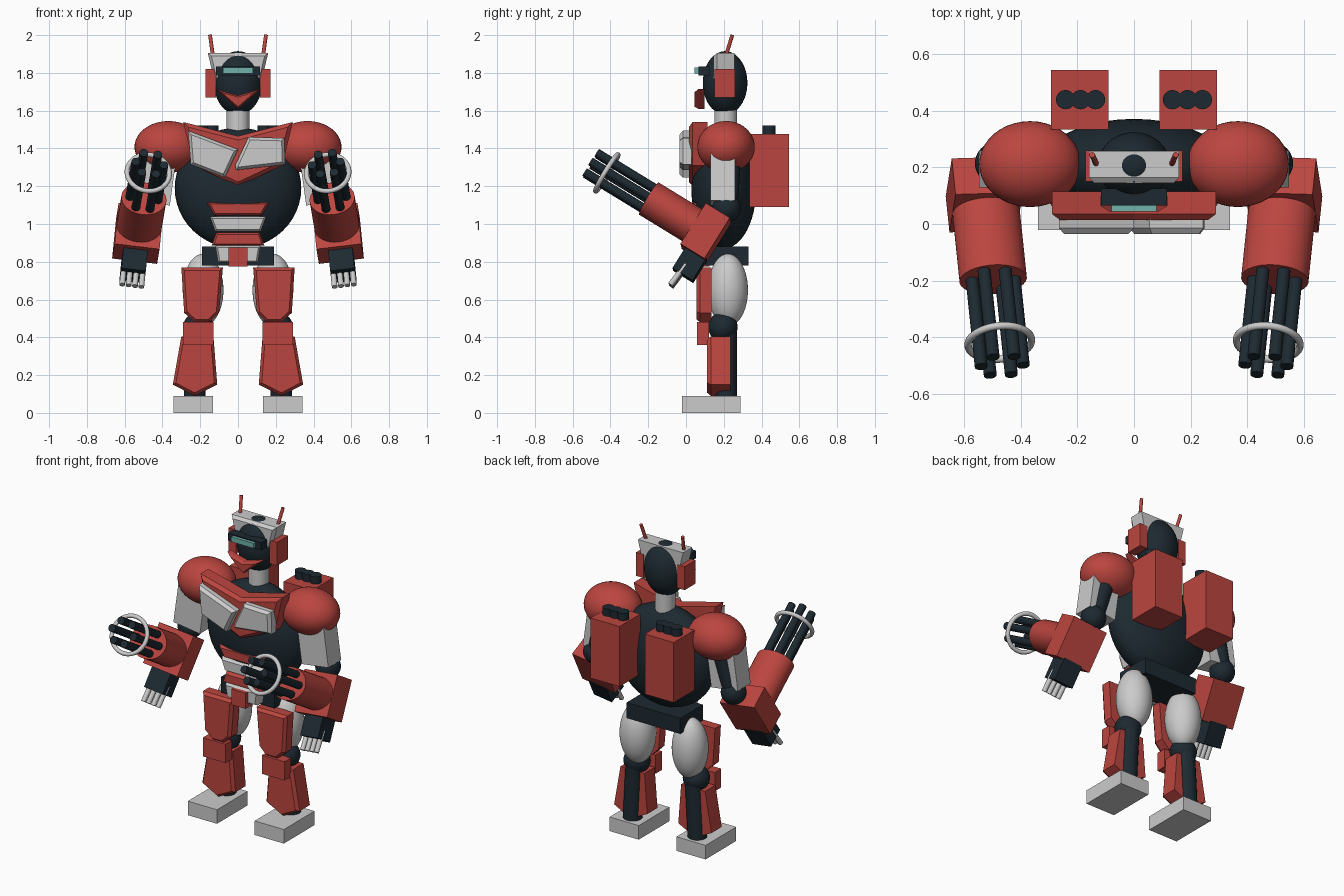
import bpy, bmesh, math
from mathutils import Matrix, Vector

if "Cube" in bpy.data.objects:
    bpy.data.objects.remove(bpy.data.objects["Cube"])


def material(name, rgb):
    m = bpy.data.materials.new(name)
    m.diffuse_color = (*rgb, 1)
    m.use_nodes = True
    m.node_tree.nodes["Principled BSDF"].inputs["Base Color"].default_value = m.diffuse_color
    return m


RED = material("red", (0.5, 0.06, 0.05))
DARK = material("dark", (0.012, 0.022, 0.03))
TEAL = material("teal", (0.16, 0.45, 0.4))
GREY = None
T = Matrix.Translation
MIRROR = Matrix.Diagonal((-1, 1, 1, 1))
I = Matrix.Identity(4)


def finish(bm, name, mat, M, smooth=False):
    bm.transform(M)
    bmesh.ops.recalc_face_normals(bm, faces=bm.faces[:])
    me = bpy.data.meshes.new(name)
    bm.to_mesh(me)
    bm.free()
    ob = bpy.data.objects.new(name, me)
    bpy.context.collection.objects.link(ob)
    if mat:
        me.materials.append(mat)
    if smooth:
        bpy.ops.object.select_all(action='DESELECT')
        ob.select_set(True)
        bpy.context.view_layer.objects.active = ob
        bpy.ops.object.shade_smooth_by_angle(angle=math.radians(40))
    return ob


def box(name, c, size, mat, M=I):
    bm = bmesh.new()
    bmesh.ops.create_cube(bm, size=1)
    return finish(bm, name, mat, M @ T(c) @ Matrix.Diagonal((*size, 1)))


def ball(name, c, r, mat, M=I):
    bm = bmesh.new()
    bmesh.ops.create_uvsphere(bm, u_segments=40, v_segments=24, radius=1)
    return finish(bm, name, mat, M @ T(c) @ Matrix.Diagonal((*r, 1)), True)


def rod(name, a, b, r, mat, M=I, squash=(1, 1), seg=32):
    a, b = Vector(a), Vector(b)
    bm = bmesh.new()
    bmesh.ops.create_cone(bm, cap_ends=True, segments=seg, radius1=r, radius2=r, depth=(b - a).length)
    q = Vector((0, 0, 1)).rotation_difference(b - a).to_matrix().to_4x4()
    return finish(bm, name, mat, M @ T((a + b) / 2) @ q @ Matrix.Diagonal((*squash, 1, 1)), True)


def plate(name, pts, front, back, mat, M=I, inset=0.015):
    """Outline in x/z, pushed from back to front, with a chamfered front face."""
    bm = bmesh.new()
    f = bm.faces.new([bm.verts.new((x, back, z)) for x, z in pts])
    f.normal_update()
    step = min(0.02, (back - front) / 2)
    ext = bmesh.ops.extrude_face_region(bm, geom=[f], use_keep_orig=True)["geom"]
    cap = [g for g in ext if isinstance(g, bmesh.types.BMFace)]
    for v in cap[0].verts:
        v.co.y = front + step
    bmesh.ops.recalc_face_normals(bm, faces=bm.faces[:])
    bm.normal_update()
    bmesh.ops.inset_region(bm, faces=cap, thickness=inset, use_even_offset=True)
    for v in cap[0].verts:
        v.co.y = front
    return finish(bm, name, mat, M)


def torus(name, R, r, mat, M):
    bm = bmesh.new()
    n, k = 48, 12
    ring = [[bm.verts.new(((R + r * math.cos(b)) * math.cos(a), r * math.sin(b), (R + r * math.cos(b)) * math.sin(a)))
             for b in [j * math.tau / k for j in range(k)]] for a in [i * math.tau / n for i in range(n)]]
    for i in range(n):
        for j in range(k):
            p, q = ring[i], ring[(i + 1) % n]
            bm.faces.new((p[j], q[j], q[(j + 1) % k], p[(j + 1) % k]))
    return finish(bm, name, mat, M, True)


# Torso and pelvis
ball("torso", (0, 0.2, 1.19), (0.335, 0.172, 0.32), DARK)
box("pelvis", (0, 0.215, 0.83), (0.38, 0.23, 0.10), DARK)
plate("chest_armor", [(-0.29, 1.54), (-0.235, 1.31), (0, 1.2), (0.235, 1.31), (0.29, 1.54), (0, 1.465)],
      0.015, 0.115, RED, inset=0.02)
plate("chest_panel_right", [(-0.265, 1.495), (-0.25, 1.315), (-0.07, 1.245), (0, 1.395)], -0.035, 0.03, GREY)
plate("chest_panel_left", [(-0.01, 1.285), (0.25, 1.315), (0.245, 1.455), (0.055, 1.46), (-0.015, 1.31)],
      -0.035, 0.03, GREY)

# Belly plates, top to bottom
for i, (zt, zb, wt, wb, mat) in enumerate([(1.115, 1.045, 0.165, 0.125, RED), (1.04, 0.96, 0.15, 0.12, GREY),
                                           (0.955, 0.885, 0.115, 0.14, RED), (0.885, 0.795, 0.12, 0.105, GREY)]):
    plate(f"belly_plate_{i}", [(-wt, zt), (-wb, zb), (wb, zb), (wt, zt)], 0.03, 0.13, mat, inset=0.01)
box("groin_guard", (0, 0.065, 0.825), (0.10, 0.12, 0.10), RED)

# Head
rod("neck", (0, 0.21, 1.44), (0, 0.21, 1.62), 0.06, GREY)
ball("head", (0, 0.207, 1.747), (0.128, 0.118, 0.168), DARK)
plate("crown", [(-0.16, 1.905), (-0.125, 1.76), (0.125, 1.76), (0.16, 1.905)], 0.145, 0.258, GREY)
box("visor_frame", (0, 0.095, 1.81), (0.235, 0.06, 0.048), DARK)
box("visor_glass", (0, 0.06, 1.812), (0.16, 0.03, 0.032), TEAL)
plate("chin_guard", [(-0.12, 1.715), (0, 1.61), (0.12, 1.715), (0, 1.68)], 0.045, 0.097, RED, inset=0.008)

# Arm frame: local -y is the gun direction, local z is up across the forearm
gun = Vector((0.089, -0.85, 0.52)).normalized()
side = Vector((1, 0, -0.1))
side = (side - gun * side.dot(gun)).normalized()
back = -gun
up = side.cross(back)
ARM = T((-0.53, 0.105, 0.95)) @ Matrix((side, back, up)).transposed().to_4x4()

for tag, M in (("right", I), ("left", MIRROR)):
    # Head sides
    box("ear_" + tag, (-0.145, 0.205, 1.745), (0.055, 0.11, 0.15), RED, M)
    rod("antenna_" + tag, (-0.13, 0.205, 1.87), (-0.148, 0.245, 2.0), 0.01, RED, M, seg=16)

    # Back pods
    box("pod_" + tag, (-0.192, 0.44, 1.283), (0.205, 0.21, 0.385), RED, M)
    for i in range(3):
        x = -0.242 + 0.053 * i
        rod(f"pod_tube_{tag}_{i}", (x, 0.44, 1.42), (x, 0.44, 1.522), 0.034, DARK, M)

    # Shoulder and upper arm
    ball("shoulder_" + tag, (-0.368, 0.212, 1.408), (0.18, 0.152, 0.137), RED, M)
    rod("upper_arm_" + tag, (-0.41, 0.24, 1.36), (-0.485, 0.22, 1.08), 0.052, DARK, M)
    box("arm_plate_" + tag, (0, 0, 0), (0.19, 0.13, 0.25), GREY,
        M @ T((-0.438, 0.195, 1.235)) @ Matrix.Rotation(math.radians(8), 4, 'Y'))
    ball("elbow_" + tag, (-0.488, 0.215, 1.085), (0.075, 0.075, 0.075), DARK, M)

    # Forearm with rotary gun
    A = M @ ARM
    box("forearm_" + tag, (0, 0, 0), (0.24, 0.15, 0.255), RED, A)
    rod("gun_body_" + tag, (0, -0.05, 0), (0, -0.355, 0), 0.1, RED, A @ Matrix.Diagonal((1.2, 1, 1, 1)))
    for i in range(6):
        a = i * math.tau / 6
        x, z = 0.075 * math.cos(a), 0.07 * math.sin(a)
        rod(f"barrel_{tag}_{i}", (x, -0.3, z), (x, -0.715, z), 0.023, DARK, A, seg=20)
    torus("barrel_ring_" + tag, 0.113, 0.013, GREY, A @ T((0, -0.617, 0)))

    # Hand
    H = A @ T((-0.005, 0, 0))
    box("hand_" + tag, (0, 0.015, -0.185), (0.13, 0.125, 0.14), DARK, H)
    for i in range(4):
        x = -0.051 + 0.034 * i
        rod(f"finger_{tag}_{i}", (x, 0.0, -0.2), (x, -0.01, -0.335), 0.015, GREY, H, seg=16)

    # Leg
    ball("thigh_" + tag, (-0.185, 0.222, 0.65), (0.108, 0.106, 0.192), GREY, M)
    ball("knee_" + tag, (-0.21, 0.195, 0.455), (0.08, 0.078, 0.078), DARK, M)
    rod("shin_" + tag, (-0.21, 0.212, 0.45), (-0.23, 0.212, 0.08), 0.057, DARK, M)
    plate("thigh_plate_" + tag, [(-0.3, 0.77), (-0.285, 0.53), (-0.23, 0.48), (-0.15, 0.48), (-0.1, 0.53),
                                 (-0.08, 0.77)], 0.055, 0.135, RED, M)
    box("knee_plate_" + tag, (-0.21, 0.09, 0.42), (0.16, 0.065, 0.12), RED, M)
    plate("shin_plate_" + tag, [(-0.3, 0.405), (-0.345, 0.15), (-0.23, 0.09), (-0.11, 0.15), (-0.13, 0.405)],
          0.112, 0.235, RED, M)
    box("foot_" + tag, (-0.237, 0.133, 0.045), (0.207, 0.31, 0.09), GREY, M)
